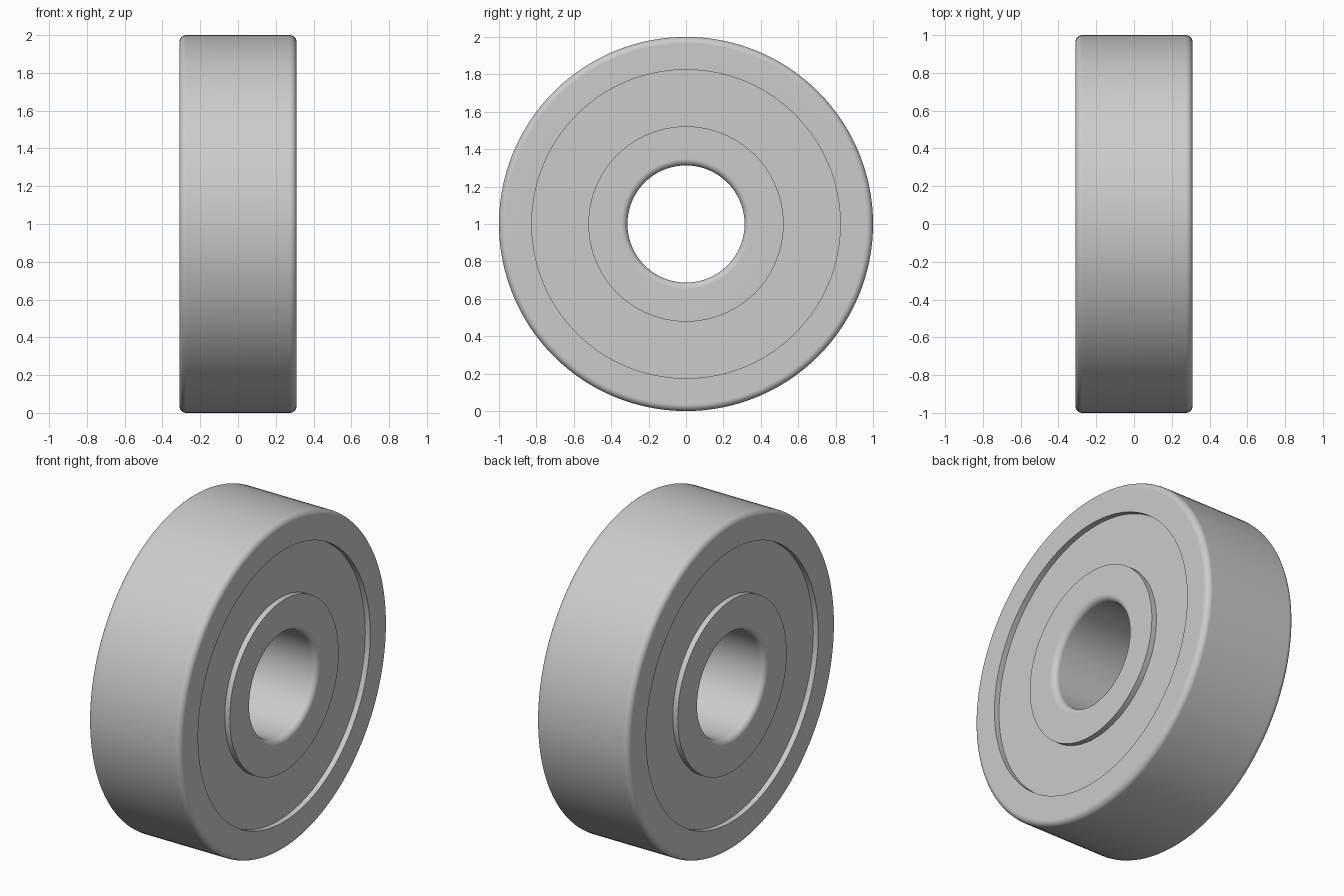
import bpy, bmesh, math
from mathutils import Vector

cube = bpy.data.objects.get("Cube")
if cube:
    bpy.data.objects.remove(cube, do_unlink=True)

HALF, FILLET, RECESS = 0.31, 0.035, 0.033
OUTER_R, SHIELD_OUT, SHIELD_IN, BORE_R = 1.0, 0.825, 0.522, 0.313

steel = bpy.data.materials.new("steel grey")
steel.use_nodes = True
GREY = (0.6, 0.6, 0.6, 1)
steel.diffuse_color = GREY
bsdf = steel.node_tree.nodes["Principled BSDF"]
bsdf.inputs["Base Color"].default_value = GREY
bsdf.inputs["Roughness"].default_value = 0.5


def rounded_side(radius, inward, steps=6):
    """Profile points (x, r) across the width, with a fillet at each end."""
    pts = []
    for side in (-1, 1):
        arc = []
        for i in range(steps + 1):
            a = math.pi / 2 * i / steps
            x = HALF - FILLET + FILLET * math.cos(a)
            r = radius + inward * FILLET * (1 - math.sin(a))
            arc.append((side * x, r))
        pts += arc if side < 0 else arc[::-1]
    return pts


def revolve(name, profile, segments=128):
    """Spin a closed (x, r) profile around the x axis, at height 1."""
    bm = bmesh.new()
    verts = [bm.verts.new((x, 0, r)) for x, r in profile]
    edges = [bm.edges.new((v, verts[i - 1])) for i, v in enumerate(verts)]
    bmesh.ops.spin(bm, geom=verts + edges, cent=(0, 0, 0), axis=(1, 0, 0),
                   angle=math.tau, steps=segments, use_merge=True)
    bmesh.ops.remove_doubles(bm, verts=bm.verts, dist=1e-5)
    bmesh.ops.recalc_face_normals(bm, faces=bm.faces)
    bmesh.ops.translate(bm, verts=bm.verts, vec=Vector((0, 0, OUTER_R)))
    mesh = bpy.data.meshes.new(name)
    bm.to_mesh(mesh)
    bm.free()
    mesh.materials.append(steel)
    obj = bpy.data.objects.new(name, mesh)
    bpy.context.collection.objects.link(obj)
    bpy.ops.object.select_all(action='DESELECT')
    obj.select_set(True)
    bpy.context.view_layer.objects.active = obj
    bpy.ops.object.shade_smooth_by_angle(angle=math.radians(30))
    # Keep the broad flat faces flat beside the fillets
    weighted = obj.modifiers.new("flat faces", 'WEIGHTED_NORMAL')
    weighted.keep_sharp = True
    return obj


# Outer and inner rings
revolve("outer_ring", rounded_side(OUTER_R, -1)
        + [(HALF, SHIELD_OUT), (-HALF, SHIELD_OUT)])
revolve("inner_ring", rounded_side(BORE_R, 1)
        + [(HALF, SHIELD_IN), (-HALF, SHIELD_IN)])

# Recessed dust shields on both sides
for name, side in (("left_shield", 1), ("right_shield", -1)):
    face = side * (HALF - RECESS)
    back = side * (HALF - RECESS - 0.03)
    revolve(name, [(face, SHIELD_IN), (face, SHIELD_OUT),
                   (back, SHIELD_OUT), (back, SHIELD_IN)])
